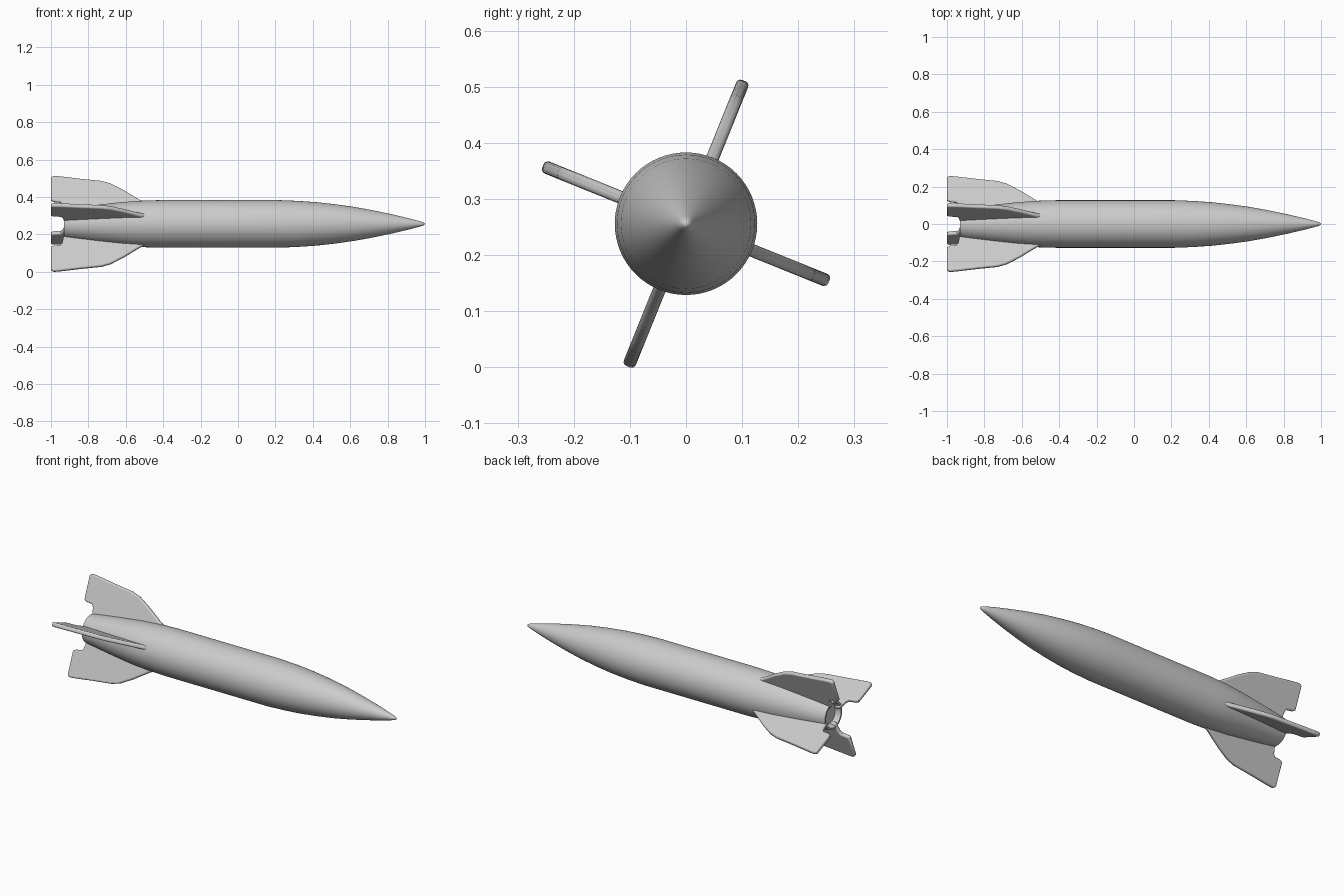
import bpy, bmesh, math
from mathutils import Matrix, Vector

if "Cube" in bpy.data.objects:
    bpy.data.objects.remove(bpy.data.objects["Cube"])

AXIS_Z = 0.256
grey = bpy.data.materials.new("light grey")
grey.diffuse_color = (0.6, 0.6, 0.6, 1)
grey.use_nodes = True
grey.node_tree.nodes["Principled BSDF"].inputs["Base Color"].default_value = grey.diffuse_color


def finish(bm, name):
    bmesh.ops.recalc_face_normals(bm, faces=bm.faces)
    mesh = bpy.data.meshes.new(name)
    bm.to_mesh(mesh)
    bm.free()
    obj = bpy.data.objects.new(name, mesh)
    obj.data.materials.append(grey)
    bpy.context.collection.objects.link(obj)
    return obj


def smooth(obj, angle):
    bpy.ops.object.select_all(action='DESELECT')
    obj.select_set(True)
    bpy.context.view_layer.objects.active = obj
    bpy.ops.object.shade_smooth_by_angle(angle=math.radians(angle))


# Body: tapered tail with shallow recess, straight middle, pointed nose
profile = [(-0.90, 0.0), (-0.90, 0.058), (-0.93, 0.068), (-0.93, 0.078),
           (-0.86, 0.088), (-0.75, 0.102), (-0.63, 0.116), (-0.52, 0.124),
           (-0.42, 0.127), (-0.1, 0.127), (0.22, 0.127), (0.32, 0.123),
           (0.42, 0.116), (0.52, 0.105), (0.62, 0.091), (0.72, 0.073),
           (0.82, 0.052), (0.91, 0.031), (0.97, 0.015), (0.993, 0.008), (1.0, 0.0)]
bm = bmesh.new()
verts = [bm.verts.new((x, 0, r)) for x, r in profile]
edges = [bm.edges.new(pair) for pair in zip(verts, verts[1:])]
bmesh.ops.spin(bm, geom=verts + edges, cent=(0, 0, 0), axis=(1, 0, 0),
               angle=math.tau, steps=64, use_duplicate=False)
bmesh.ops.remove_doubles(bm, verts=bm.verts, dist=0.0001)
bmesh.ops.translate(bm, verts=bm.verts, vec=(0, 0, AXIS_Z))
smooth(finish(bm, "rocket_body"), 35)

# Fins: swept outline (x, radius) with a notch at the trailing root
outline = [(-0.45, 0.10), (-0.52, 0.133), (-0.61, 0.192), (-0.68, 0.231),
           (-0.73, 0.246), (-0.84, 0.258), (-0.95, 0.272), (-0.985, 0.275),
           (-1.0, 0.268), (-1.0, 0.136), (-0.985, 0.127), (-0.95, 0.123),
           (-0.94, 0.112), (-0.93, 0.055), (-0.7, 0.06)]
HALF = 0.0115
for i in range(4):
    bm = bmesh.new()
    face = bm.faces.new([bm.verts.new((x, -HALF, r)) for x, r in outline])
    side = bmesh.ops.extrude_face_region(bm, geom=[face])["geom"]
    bmesh.ops.translate(bm, vec=(0, 2 * HALF, 0),
                        verts=[v for v in side if isinstance(v, bmesh.types.BMVert)])
    turn = Matrix.Rotation(math.radians(-22 + 90 * i), 4, 'X')
    place = Matrix.Translation(Vector((0, 0, AXIS_Z)))
    bmesh.ops.transform(bm, matrix=place @ turn, verts=bm.verts)
    fin = finish(bm, f"tail_fin_{i + 1}")
    # Rounded fin rim
    bevel = fin.modifiers.new("rounded_rim", 'BEVEL')
    bevel.width = 0.008
    bevel.segments = 3
    bevel.limit_method = 'ANGLE'
    bevel.angle_limit = math.radians(60)
    smooth(fin, 40)
